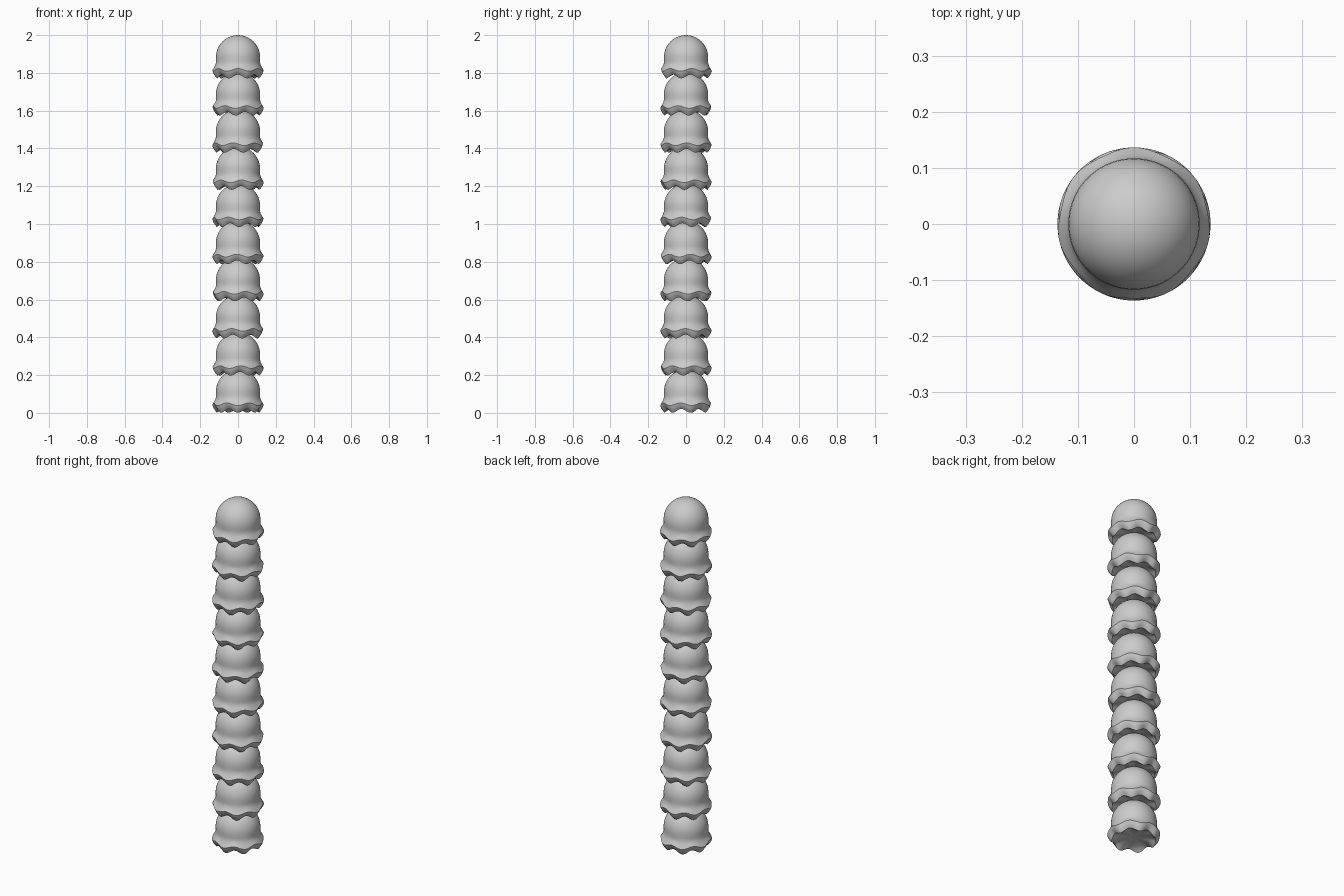
import bpy, bmesh, math

if "Cube" in bpy.data.objects:
    bpy.data.objects.remove(bpy.data.objects["Cube"])

COUNT, HEIGHT, LOBES, STEPS = 10, 0.23, 7, 112
PITCH = (2.0 - HEIGHT) / (COUNT - 1)
DOME_R, DOME_Z = 0.117, 0.113

grey = bpy.data.materials.new("soft_grey")
grey.diffuse_color = (0.6, 0.6, 0.6, 1)
grey.use_nodes = True
grey.node_tree.nodes["Principled BSDF"].inputs["Base Color"].default_value = grey.diffuse_color

# Bell profile: (radius, height, radial ripple, vertical ripple)
profile = [(DOME_R * math.sin(a), DOME_Z + DOME_R * math.cos(a), 0, 0)
           for a in (math.radians(9 * k) for k in range(1, 11))]
profile += [
    (0.1165, 0.095, 0, 0), (0.117, 0.082, 0.0005, 0.001),
    (0.121, 0.069, 0.001, 0.003), (0.128, 0.057, 0.002, 0.005),
    (0.1345, 0.046, 0.002, 0.007),      # flared rim
    (0.130, 0.034, 0.002, 0.008), (0.122, 0.022, 0.002, 0.009),
    (0.112, 0.011, 0.002, 0.010),       # scalloped lower edge
    (0.100, 0.017, 0.001, 0.006), (0.075, 0.024, 0, 0.002),
]


def make_bell(index):
    bm = bmesh.new()
    turn = math.radians(20 * index)
    rings = []
    for r, z, dr, dz in profile:
        ring = []
        for s in range(STEPS):
            a = 2 * math.pi * s / STEPS
            wave = math.cos(LOBES * (a - math.pi / 2 - turn))
            rad = r + dr * wave
            ring.append(bm.verts.new((rad * math.cos(a), rad * math.sin(a), z - dz * wave)))
        rings.append(ring)
    for upper, lower in zip(rings, rings[1:]):
        for s in range(STEPS):
            t = (s + 1) % STEPS
            bm.faces.new((upper[s], lower[s], lower[t], upper[t]))
    # Close the crown and the underside
    for ring, z in ((rings[0], HEIGHT), (rings[-1], 0.026)):
        tip = bm.verts.new((0, 0, z))
        for s in range(STEPS):
            bm.faces.new((ring[s], ring[(s + 1) % STEPS], tip))
    bmesh.ops.recalc_face_normals(bm, faces=bm.faces[:])
    mesh = bpy.data.meshes.new("bell_segment")
    bm.to_mesh(mesh)
    bm.free()
    mesh.materials.append(grey)
    obj = bpy.data.objects.new(f"bell_segment_{index + 1}", mesh)
    obj.location.z = 2.0 - HEIGHT - index * PITCH
    bpy.context.collection.objects.link(obj)
    obj.select_set(True)
    bpy.context.view_layer.objects.active = obj


# Stack of overlapping bells, each turned a little
for i in range(COUNT):
    make_bell(i)
bpy.ops.object.shade_smooth_by_angle(angle=math.radians(40))
